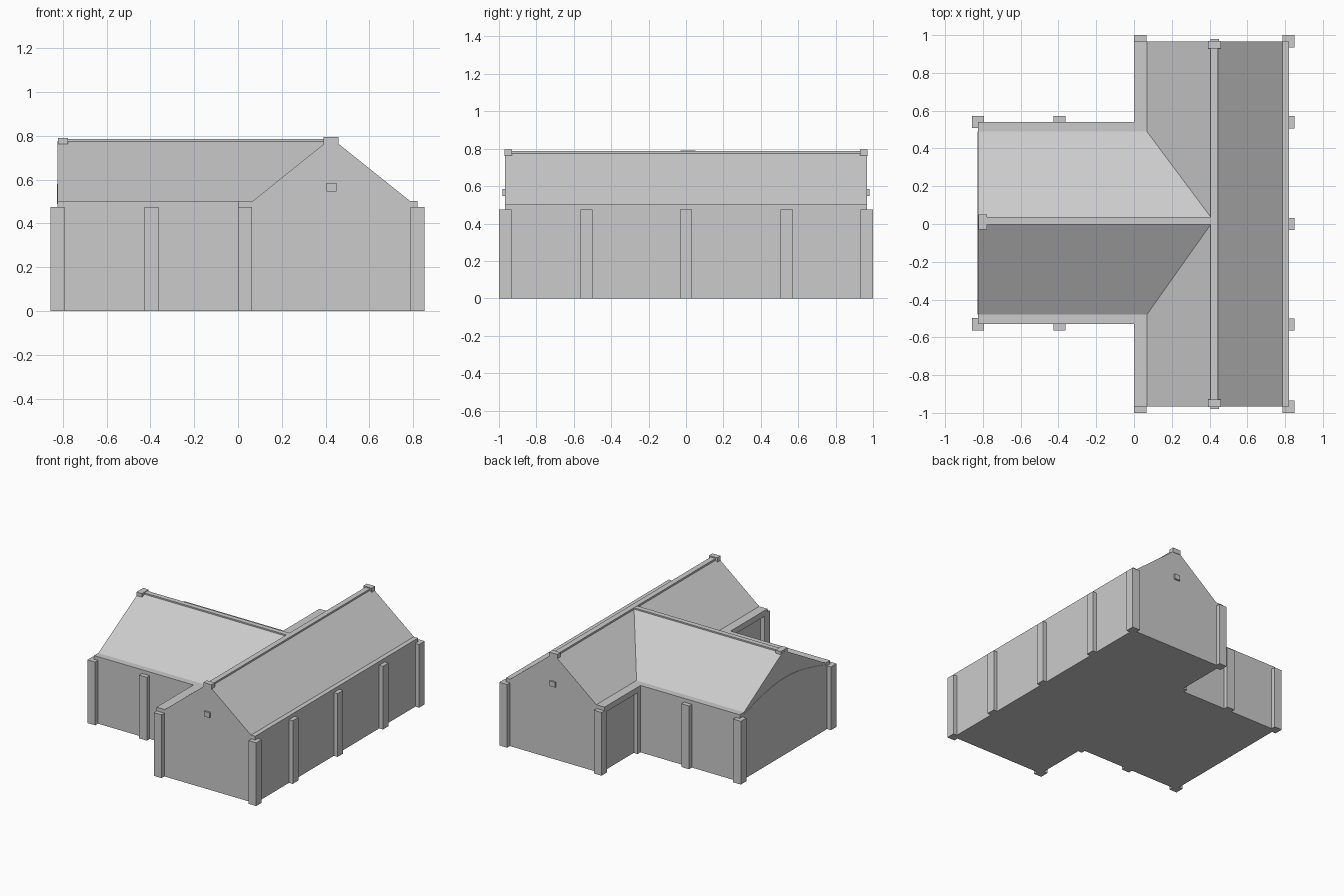
import bpy
import bmesh
import math
from mathutils import Vector

if "Cube" in bpy.data.objects:
    bpy.data.objects.remove(bpy.data.objects["Cube"])


def mesh_object(name, bm):
    bmesh.ops.recalc_face_normals(bm, faces=bm.faces[:])
    me = bpy.data.meshes.new(name)
    bm.to_mesh(me)
    bm.free()
    ob = bpy.data.objects.new(name, me)
    bpy.context.collection.objects.link(ob)
    return ob


def prism(name, points, offset):
    """Extrude a 3D polygon along an offset vector."""
    bm = bmesh.new()
    face = bm.faces.new([bm.verts.new(p) for p in points])
    ext = bmesh.ops.extrude_face_region(bm, geom=[face], use_keep_orig=True)
    moved = [v for v in ext["geom"] if isinstance(v, bmesh.types.BMVert)]
    bmesh.ops.translate(bm, verts=moved, vec=Vector(offset))
    return mesh_object(name, bm)


def box(name, x0, x1, y0, y1, z0, z1):
    return prism(name, [(x0, y0, z0), (x1, y0, z0), (x1, y1, z0), (x0, y1, z0)],
                 (0, 0, z1 - z0))


EAVE, RIDGE = 0.503, 0.776

# T-shaped wall block
plan = [(0.033, -0.967), (0.82, -0.967), (0.82, 0.967), (0.033, 0.967),
        (0.033, 0.54), (-0.825, 0.54), (-0.825, -0.53), (0.033, -0.53)]
prism("walls", [(x, y, 0) for x, y in plan], (0, 0, EAVE))

# Gabled roofs, sunk slightly into the walls
main = [(0.068, 0.48), (0.068, EAVE), (0.408, RIDGE), (0.444, RIDGE),
        (0.785, EAVE), (0.785, 0.48)]
prism("main_roof", [(x, -0.967, z) for x, z in main], (0, 1.934, 0))
wing = [(-0.48, 0.48), (-0.48, EAVE), (0.0, RIDGE), (0.034, RIDGE),
        (0.49, EAVE), (0.49, 0.48)]
prism("wing_roof", [(-0.825, y, z) for y, z in wing], (1.24, 0, 0))

# Eave beam overhanging the recessed wall
box("eave_beam", 0, 0.068, -0.967, 0.967, 0.46, EAVE)

# Ridge beams and their end caps
box("main_ridge_beam", 0.405, 0.446, -0.965, 0.965, 0.765, 0.787)
box("wing_ridge_beam", -0.822, 0.41, -0.002, 0.036, 0.765, 0.785)
box("wing_ridge_cap", -0.823, -0.777, -0.03, 0.05, 0.763, 0.79)
for s, end in ((-1, "front"), (1, "back")):
    y0, y1 = sorted((s * 0.93, s * 0.97))
    box(f"{end}_ridge_cap", 0.391, 0.46, y0, y1, 0.76, 0.795)
    # Small gable vents
    y0, y1 = sorted((s * 0.96, s * 0.98))
    box(f"{end}_gable_vent", 0.404, 0.45, y0, y1, 0.547, 0.585)

# Low bowed panel on the wing gable
arch = [(-0.48 + 0.97 * i / 12, 0.49 + 0.09 * math.sin(math.pi * i / 12))
        for i in range(13)]
prism("wing_gable_panel", [(-0.828, y, z) for y, z in arch], (0.01, 0, 0))

# Wall posts
posts = [(0.819, y) for y in (-0.967, -0.532, 0.0, 0.538, 0.967)]
posts += [(x, y) for x in (-0.825, -0.395, 0.033) for y in (-0.53, 0.54)]
posts += [(0.033, -0.967), (0.033, 0.967)]
for x, y in posts:
    box("wall_post", x - 0.032, x + 0.032, y - 0.033, y + 0.033, 0, 0.475)
